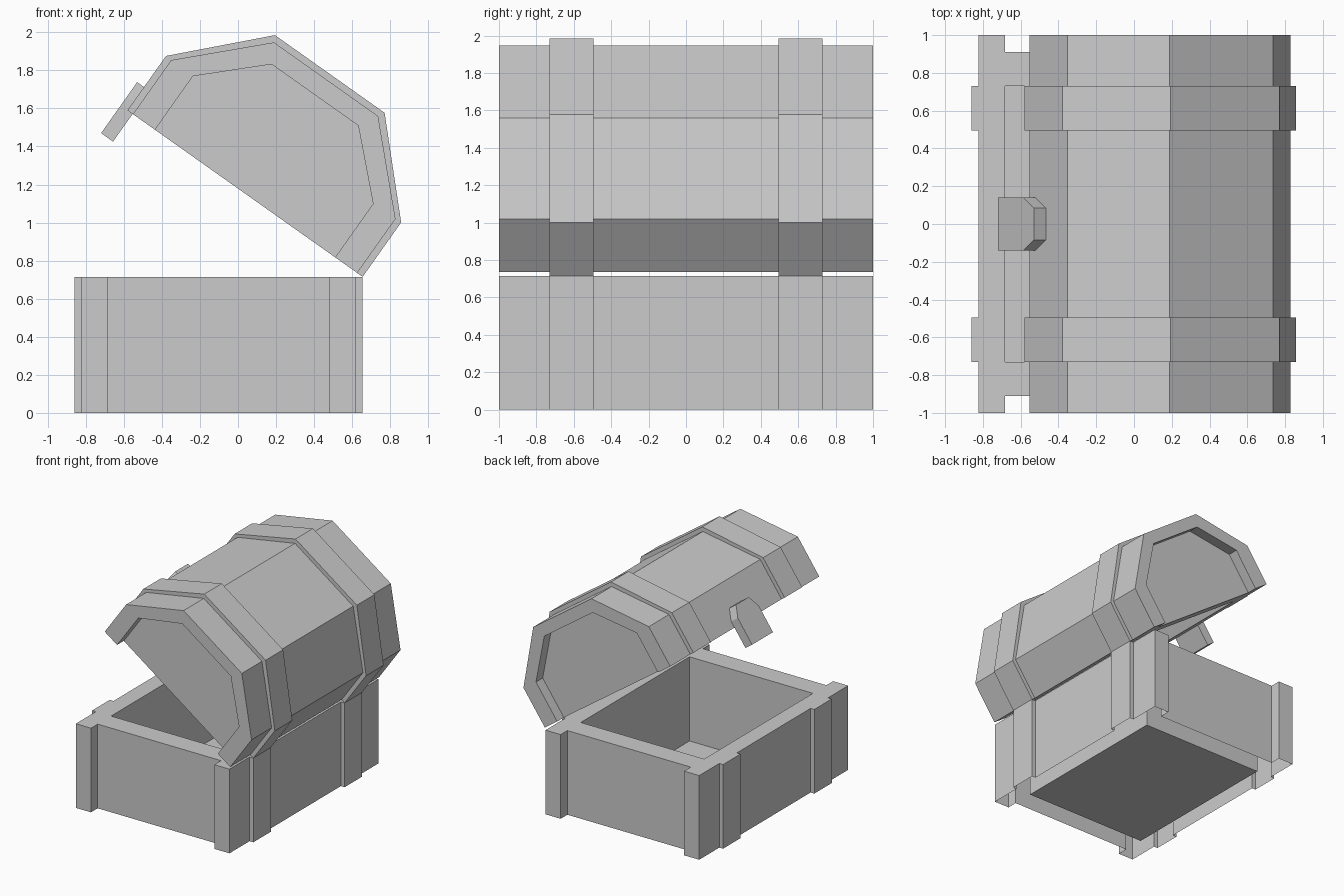
import bpy, math

if "Cube" in bpy.data.objects:
    bpy.data.objects.remove(bpy.data.objects["Cube"])

H = 0.715                               # height of the base
IN, BODY, BAND = 0.58, 0.722, 0.757     # half widths: cavity, walls, straps
Y_IN, Y_END = 0.73, 0.91                # half lengths: cavity, end panels
B0, B1 = 0.495, 0.73                    # strap start and end along y


def make(name, faces, loc, tilt=0.0, shift=0.0):
    verts, polys = [], []
    for f in faces:
        polys.append(range(len(verts), len(verts) + len(f)))
        verts += [(x + shift, y, z) for x, y, z in f]
    me = bpy.data.meshes.new(name)
    me.from_pydata(verts, [], [list(p) for p in polys])
    ob = bpy.data.objects.new(name, me)
    bpy.context.collection.objects.link(ob)
    ob.location, ob.rotation_euler = loc, (0, tilt, 0)
    return ob


def rect(x0, x1, y0, y1, z, up=True):
    f = [(x0, y0, z), (x1, y0, z), (x1, y1, z), (x0, y1, z)]
    return f if up else f[::-1]


def walls(loop, z0, z1):
    """Vertical walls, facing outward for a counter-clockwise loop."""
    return [[(*a, z0), (*b, z0), (*b, z1), (*a, z1)]
            for a, b in zip(loop, loop[1:] + loop[:1])]


def rim(z, up):
    """Flat contact surface shared by the base and the lid."""
    fs = []
    for s in (-1, 1):
        fs.append(rect(*sorted((s * IN, s * BODY)), -1, 1, z, up))
        fs.append(rect(-IN, IN, *sorted((s * Y_IN, s * Y_END)), z, up))
        for t in (-1, 1):
            fs.append(rect(*sorted((s * BODY, s * BAND)), *sorted((t * B0, t * B1)), z, up))
    return fs


def loft(sections):
    """Skin open profiles placed along y."""
    fs = []
    for (p, y0), (q, y1) in zip(sections, sections[1:]):
        for i in range(len(p) - 1):
            fs.append([(p[i][0], y1 if p is None else y0, p[i][1]),
                       (q[i][0], y1, q[i][1]),
                       (q[i + 1][0], y1, q[i + 1][1]),
                       (p[i + 1][0], y0, p[i + 1][1])])
    return fs


def cap(p, y, toward_front):
    f = [(x, y, z) for x, z in p]
    return f if toward_front == True else f[::-1]


def arch(w, shoulder, top_w, top):
    half = [(w, 0), (w, shoulder), (top_w, top)]
    return half + [(-x, z) for x, z in reversed(half)]


# Base: stepped outer walls, rim, cavity and floor, open underneath
side = [(BODY, B0), (BAND, B0), (BAND, B1), (BODY, B1), (BODY, 1), (IN, 1), (IN, Y_END)]
right_back = side
left_back = [(-x, y) for x, y in reversed(side)]
outline = right_back + left_back + [(-x, -y) for x, y in right_back + left_back]
cavity = [(IN, -Y_IN), (IN, Y_IN), (-IN, Y_IN), (-IN, -Y_IN)]
base = walls(outline, 0, H) + walls(cavity[::-1], 0, H) + rim(H, True)
base.append(rect(-IN, IN, -Y_IN, Y_IN, 0))
make("chest_base", base, (-0.102, 0, 0))

# Lid: faceted arch with two straps, recessed ends and a cavity below
inner = arch(IN, 0.345, 0.279, 0.635)
body = arch(BODY, 0.348, 0.335, 0.736)
band = arch(BAND, 0.35, 0.353, 0.77)
half = [(inner, Y_END), (inner, 1), (body, 1), (body, B1), (band, B1), (band, B0), (body, B0)]
lid = loft([(p, -y) for p, y in half] + half[::-1])
lid += loft([(inner, Y_IN), (inner, -Y_IN)])
lid += [cap(inner, -Y_END, False), cap(inner, Y_END, True),
        cap(inner, -Y_IN, True), cap(inner, Y_IN, False)]
lid += rim(0, False)
hinge, tilt = (0.655, 0, H), math.radians(35.3)
make("chest_lid", lid, hinge, tilt, -BAND)

# Latch: chamfered plate hanging from the front edge of the lid
plate = [(0.14, -0.178), (0.14, 0.055), (0.085, 0.15)]
plate += [(-y, z) for y, z in reversed(plate)]
xo, xi = -0.801, -0.724
latch = [[(xo, y, z) for y, z in reversed(plate)], [(xi, y, z) for y, z in plate]]
latch += [[(xi, *a), (xo, *a), (xo, *b), (xi, *b)]
          for a, b in zip(plate, plate[1:] + plate[:1])]
make("latch", latch, hinge, tilt, -BAND)

# Consistent outward normals on the closed parts
import bmesh
for name in ("chest_lid", "latch", "chest_base"):
    me = bpy.data.objects[name].data
    bm = bmesh.new()
    bm.from_mesh(me)
    bmesh.ops.remove_doubles(bm, verts=bm.verts, dist=1e-4)
    if name == "latch":
        bmesh.ops.recalc_face_normals(bm, faces=bm.faces)
    bm.to_mesh(me)
    bm.free()
